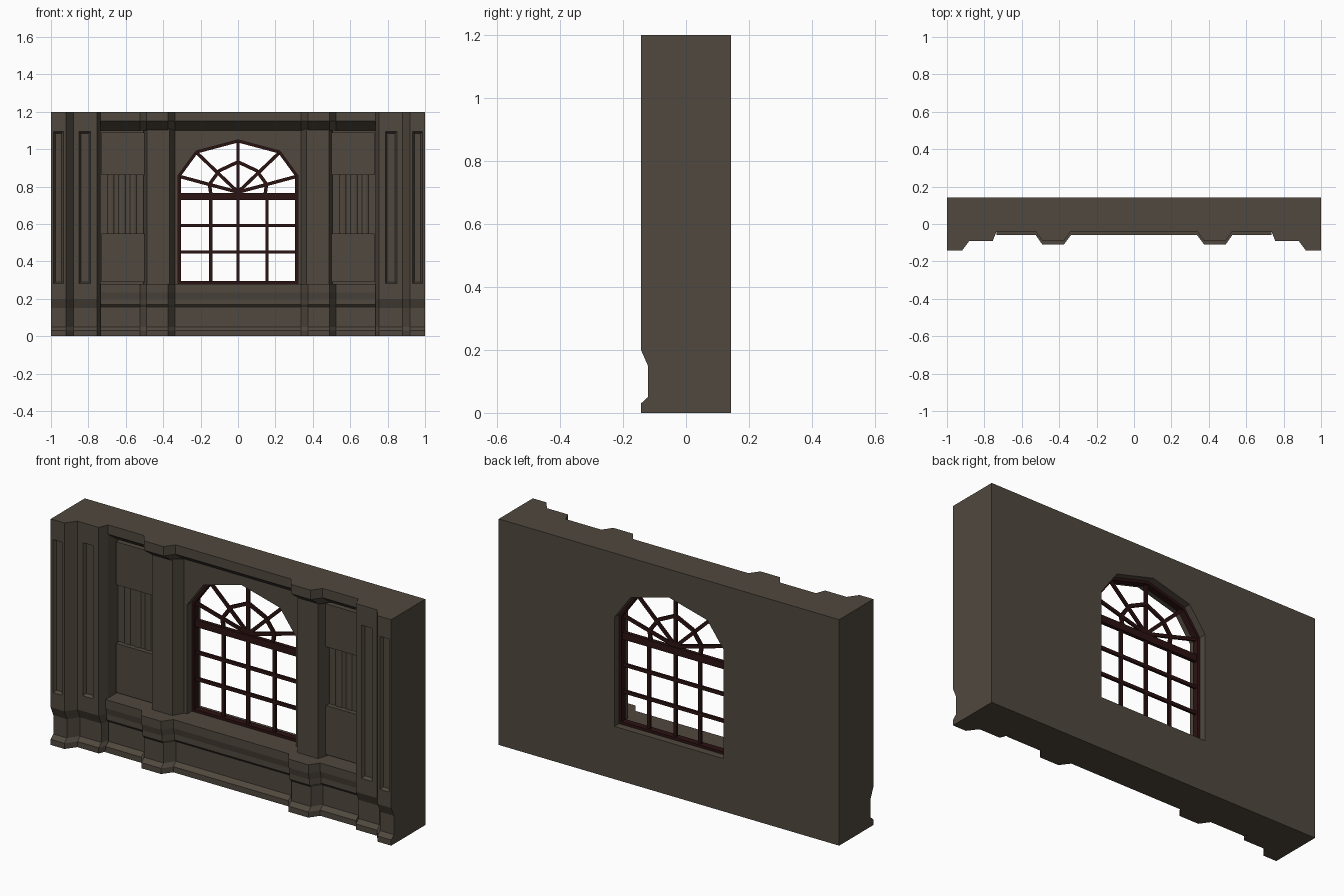
import bpy, bmesh, math
from mathutils import Matrix, Vector

if "Cube" in bpy.data.objects:
    bpy.data.objects.remove(bpy.data.objects["Cube"])


def material(name, rgb):
    m = bpy.data.materials.new(name)
    m.diffuse_color = (*rgb, 1)
    m.use_nodes = True
    m.node_tree.nodes["Principled BSDF"].inputs["Base Color"].default_value = m.diffuse_color
    return m


STONE = material("stone", (0.08, 0.065, 0.049))
WOOD = material("dark_red_wood", (0.025, 0.006, 0.006))


def finish(bm, name, mat, mirror=False):
    bmesh.ops.recalc_face_normals(bm, faces=bm.faces)
    me = bpy.data.meshes.new(name)
    bm.to_mesh(me)
    bm.free()
    ob = bpy.data.objects.new(name, me)
    bpy.context.collection.objects.link(ob)
    me.materials.append(mat)
    if mirror:
        ob.modifiers.new("mirror", 'MIRROR')
    return ob


def add_box(bm, x0, x1, y0, y1, z0, z1, taper=0):
    """Box whose back face can be smaller by taper on each edge."""
    c = Vector(((x0 + x1) / 2, (y0 + y1) / 2, (z0 + z1) / 2))
    m = Matrix.Translation(c) @ Matrix.Diagonal((x1 - x0, y1 - y0, z1 - z0, 1))
    for v in bmesh.ops.create_cube(bm, size=1, matrix=m)["verts"]:
        if v.co.y > c.y:
            v.co.x -= math.copysign(taper, v.co.x - c.x)
            v.co.z -= math.copysign(taper, v.co.z - c.z)


def loft(name, plan, levels, back, mirror=False):
    """Stack a front plan line at several heights, each pushed back by dy."""
    bm = bmesh.new()
    rings = []
    for z, dy in levels:
        pts = [(x, y + dy) for x, y in plan] + [(plan[-1][0], back), (plan[0][0], back)]
        rings.append([bm.verts.new((x, y, z)) for x, y in pts])
    n = len(rings[0])
    for a, b in zip(rings, rings[1:]):
        for i in range(n):
            j = (i + 1) % n
            bm.faces.new((a[i], a[j], b[j], b[i]))
    bm.faces.new(rings[0])
    bm.faces.new(rings[-1])
    return finish(bm, name, STONE, mirror)


# half outline of the arched opening, bottom to crown
OPENING = [(-0.32, 0.28), (-0.32, 0.86), (-0.225, 0.99), (0, 1.05)]
BACK = 0.045    # front plane of the core wall
WALL = 0.03     # front plane around the window


def arch_wall(name, half, y0, y1, top):
    outline = [(0, 0), (0, 0.28)] + OPENING + [(0, top), (-half, top), (-half, 0)]
    bm = bmesh.new()
    face = bm.faces.new([bm.verts.new((x, y0, z)) for x, z in outline])
    res = bmesh.ops.extrude_face_region(bm, geom=[face], use_keep_orig=True)
    bmesh.ops.translate(bm, vec=(0, y1 - y0, 0),
                        verts=[g for g in res["geom"] if isinstance(g, bmesh.types.BMVert)])
    seam = [f for f in bm.faces if all(abs(v.co.x) < 1e-6 for v in f.verts)]
    bmesh.ops.delete(bm, geom=seam, context='FACES')
    return finish(bm, name, STONE, True)


# main wall and the thicker part around the window
arch_wall("main_wall", 1.0, BACK, 0.143, 1.2)
arch_wall("window_wall", 0.36, WALL, BACK, 1.15)

# stepped end piers with sunken panels
pier = loft("end_piers", [(-1, -0.143), (-0.92, -0.143), (-0.88, -0.09), (-0.755, -0.09), (-0.735, -0.04)],
            [(0, 0), (0.03, 0), (0.05, 0.022), (0.15, 0.022), (0.2, 0), (1.2, 0)], BACK)
bm = bmesh.new()
add_box(bm, -0.987, -0.933, -0.145, -0.126, 0.28, 1.095, 0.01)
add_box(bm, -0.85, -0.787, -0.092, -0.073, 0.28, 1.095, 0.01)
cutter = finish(bm, "panel_cutter", STONE)
cutter.hide_render = True
cut = pier.modifiers.new("panels", 'BOOLEAN')
cut.object, cut.operation, cut.solver = cutter, 'DIFFERENCE', 'EXACT'
bpy.context.view_layer.objects.active = pier
bpy.ops.object.modifier_apply(modifier="panels")
bpy.data.objects.remove(cutter)
pier.modifiers.new("mirror", 'MIRROR')

# dado and cornice follow the same plan, breaking forward at the pilasters
left = [(-0.735, -0.06), (-0.525, -0.06), (-0.49, -0.11), (-0.375, -0.11), (-0.338, -0.06)]
plan = left + [(-x, y) for x, y in reversed(left)]
loft("dado", plan, [(0, 0), (0.03, 0), (0.05, 0.022), (0.155, 0.022), (0.17, 0.008),
                    (0.2, 0.008), (0.235, 0), (0.28, 0)], BACK)
loft("cornice", plan, [(1.1, 0.088), (1.15, 0.02), (1.2, 0.02)], BACK)

# pilaster shafts
loft("pilasters", [(-0.505, WALL), (-0.487, -0.025), (-0.367, -0.025), (-0.338, WALL)],
     [(0.28, 0), (1.14, 0)], BACK, True)

# side bays: raised upper and lower panels, recessed middle with faint flutes
bm = bmesh.new()
add_box(bm, -0.73, -0.5, 0.018, BACK, 0.862, 1.09)
add_box(bm, -0.73, -0.5, 0.018, BACK, 0.29, 0.55)
finish(bm, "bay_panels", STONE, True)
bm = bmesh.new()
for x in (-0.68, -0.62, -0.56):
    m = Matrix.Translation((x, BACK, 0.7075)) @ Matrix.Diagonal((1, 0.3, 1, 1))
    bmesh.ops.create_cone(bm, cap_ends=True, segments=8, radius1=0.018, radius2=0.018,
                          depth=0.315, matrix=m)
finish(bm, "bay_flutes", STONE, True)


# window bars
def bars(name, paths, width, depth, y):
    bm = bmesh.new()
    for path in paths:
        for a, b in zip(path, path[1:]):
            d = Vector((b[0] - a[0], 0, b[1] - a[1]))
            m = (Matrix.Translation(((a[0] + b[0]) / 2, y, (a[1] + b[1]) / 2))
                 @ Matrix.Rotation(math.atan2(d.x, d.z), 4, 'Y')
                 @ Matrix.Diagonal((width, depth, d.length + width * 0.3, 1)))
            bmesh.ops.create_cube(bm, size=1, matrix=m)
    return finish(bm, name, WOOD)


def both(path):
    return path + [(-x, z) for x, z in reversed(path)][1:]


HUB = (0, 0.77)
Y = 0.087
bars("window_frame", [both(OPENING) + [OPENING[0]]], 0.028, 0.035, Y)
bars("transom", [[(-0.315, 0.748), (0.315, 0.748)]], 0.038, 0.02, Y)
bars("vertical_bars", [[(x, 0.285), (x, 0.74)] for x in (-0.145, 0, 0.155)], 0.018, 0.01, Y)
bars("horizontal_bars", [[(-0.315, z), (0.315, z)] for z in (0.45, 0.592)], 0.018, 0.012, Y)
spokes = [(-0.315, 0.855), (-0.225, 0.985), (0, 1.045), (0.225, 0.985), (0.315, 0.855)]
bars("fan_spokes", [[HUB, p] for p in spokes], 0.018, 0.01, Y)
bars("fan_ring", [both([(-0.145, 0.76), (-0.153, 0.812), (-0.1, 0.885), (0, 0.932)])], 0.018, 0.012, Y)
